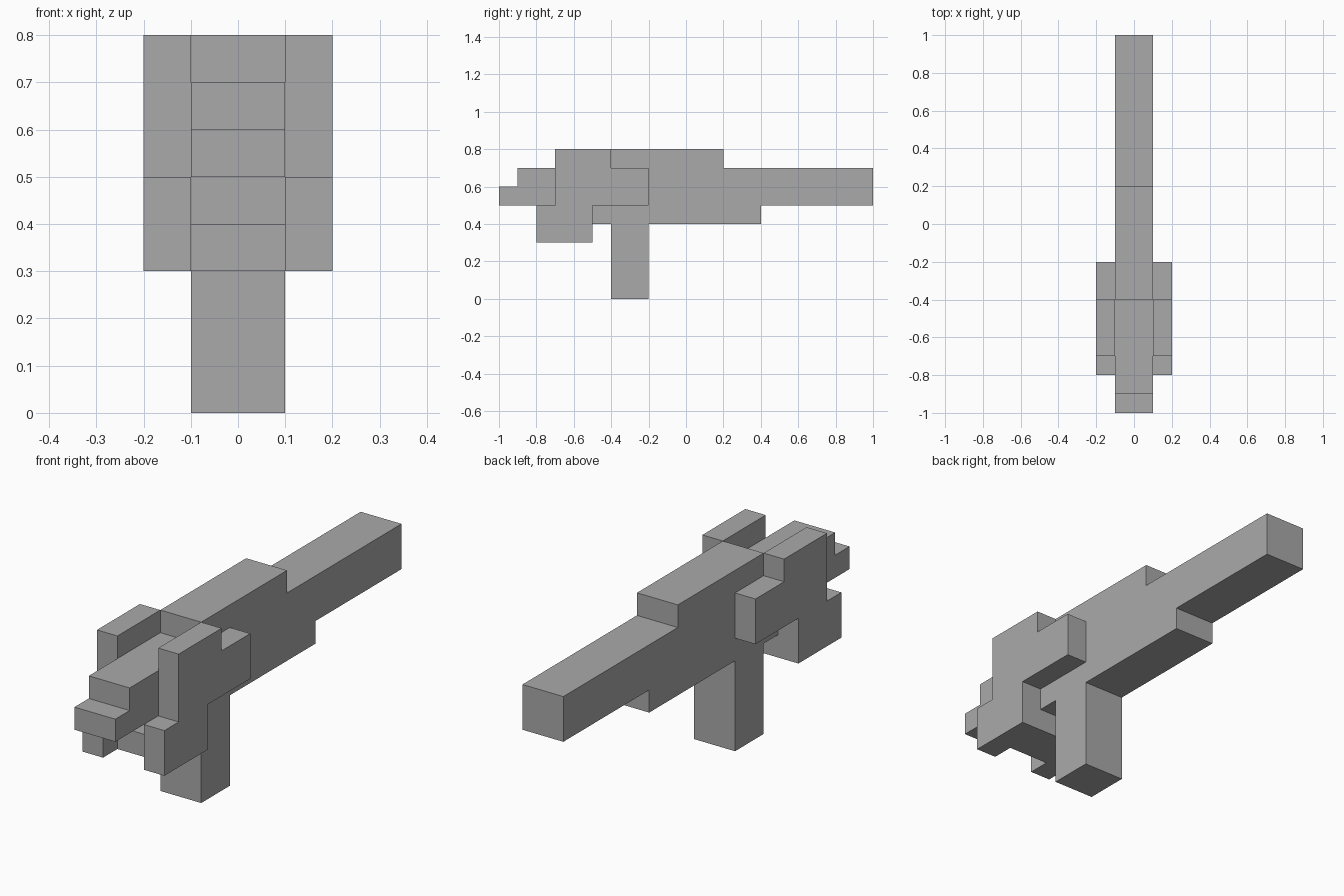
import bpy
import bmesh

old = bpy.data.objects.get("Cube")
if old:
    bpy.data.objects.remove(old, do_unlink=True)

grey = bpy.data.materials.new("plain grey")
grey.use_nodes = True
colour = (0.4, 0.4, 0.4, 1)
grey.diffuse_color = colour
grey.node_tree.nodes["Principled BSDF"].inputs["Base Color"].default_value = colour


def extrude_profile(name, profile, x0, x1):
    """Extrude a (y, z) outline from x0 to x1."""
    mesh = bpy.data.meshes.new(name)
    bm = bmesh.new()
    face = bm.faces.new([bm.verts.new((x0, y, z)) for y, z in profile])
    grown = bmesh.ops.extrude_face_region(bm, geom=[face])
    moved = [v for v in grown["geom"] if isinstance(v, bmesh.types.BMVert)]
    bmesh.ops.translate(bm, verts=moved, vec=(x1 - x0, 0, 0))
    bmesh.ops.recalc_face_normals(bm, faces=bm.faces)
    bm.to_mesh(mesh)
    bm.free()
    mesh.materials.append(grey)
    obj = bpy.data.objects.new(name, mesh)
    bpy.context.collection.objects.link(obj)
    return obj


# Main body with stepped nose, raised top, long rear bar and handle
body = [(-1, .5), (-.5, .5), (-.5, .4), (-.4, .4), (-.4, 0), (-.2, 0), (-.2, .4),
        (.4, .4), (.4, .5), (1, .5), (1, .7), (.2, .7), (.2, .8), (-.4, .8),
        (-.4, .7), (-.9, .7), (-.9, .6), (-1, .6)]
extrude_profile("body_and_handle", body, -.1, .1)

# Stepped side plates
plate = [(-.8, .3), (-.5, .3), (-.5, .5), (-.2, .5), (-.2, .7), (-.4, .7),
         (-.4, .8), (-.7, .8), (-.7, .5), (-.8, .5)]
for name, side in (("left_plate", 1), ("right_plate", -1)):
    extrude_profile(name, plate, side * .1, side * .2)

# Low bridge joining the plates under the nose
extrude_profile("lower_bridge", [(-.7, .3), (-.5, .3), (-.5, .4), (-.7, .4)], -.1, .1)
